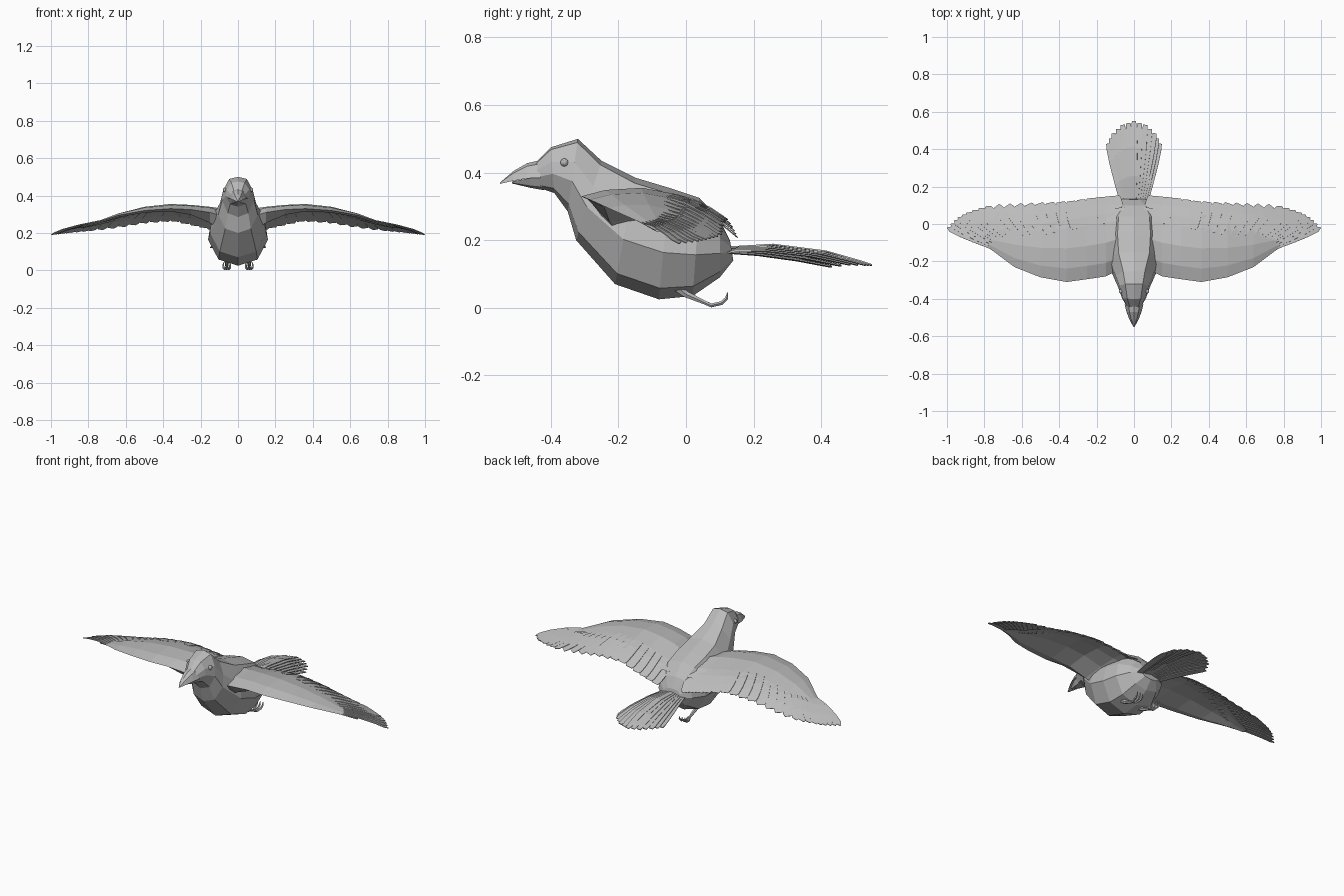
import bpy, bmesh, math
from mathutils import Vector

if "Cube" in bpy.data.objects:
    bpy.data.objects.remove(bpy.data.objects["Cube"])

grey = bpy.data.materials.new("plain grey")
grey.diffuse_color = (0.5, 0.5, 0.5, 1)
grey.use_nodes = True
grey.node_tree.nodes["Principled BSDF"].inputs["Base Color"].default_value = grey.diffuse_color


def finish(name, bm, mirror=False, thick=0):
    if not thick:
        bmesh.ops.recalc_face_normals(bm, faces=bm.faces)
    me = bpy.data.meshes.new(name)
    bm.to_mesh(me)
    bm.free()
    me.materials.append(grey)
    ob = bpy.data.objects.new(name, me)
    bpy.context.collection.objects.link(ob)
    if thick:
        m = ob.modifiers.new("thickness", 'SOLIDIFY')
        m.thickness = thick
        m.offset = 0
    if mirror:
        m = ob.modifiers.new("mirror", 'MIRROR')
        m.use_mirror_merge = False
    return ob


def loft(bm, rings):
    vs = [[bm.verts.new(p) for p in r] for r in rings]
    n = len(vs[0])
    for a, b in zip(vs, vs[1:]):
        for i in range(n):
            j = (i + 1) % n
            bm.faces.new((a[i], a[j], b[j], b[i]))
    bm.faces.new(vs[0])
    bm.faces.new(vs[-1][::-1])


def section(yt, zt, yb, zb, w, prof):
    # closed ring between a top and a bottom point on the centre line
    half = [(w * u, yb + (yt - yb) * v, zb + (zt - zb) * v) for u, v in prof]
    return half + [(-x, y, z) for x, y, z in half[-2:0:-1]]


def tube(bm, pts, radii, n=6):
    rings = []
    for i, p in enumerate(pts):
        d = Vector(pts[min(i + 1, len(pts) - 1)]) - Vector(pts[max(i - 1, 0)])
        a = Vector((1, 0, 0))
        a = (a - a.project(d)).normalized()
        b = d.cross(a).normalized()
        rings.append([Vector(p) + radii[i] * (a * math.cos(t) + b * math.sin(t))
                      for t in [2 * math.pi * k / n for k in range(n)]])
    loft(bm, rings)


def sample(curve, t):
    f = t * (len(curve) - 1)
    i = min(int(f), len(curve) - 2)
    return Vector(curve[i]).lerp(Vector(curve[i + 1]), f - i)


def feather(bm, root, tip, hw, bulge, tilt, end):
    d = tip - root
    side = Vector((d.y, -d.x, 0)).normalized()
    rows = []
    for t, w in ((0, .6), (.35, .9), (.7, 1), (.92, .85), (1, end)):
        c = root.lerp(tip, t) + Vector((0, 0, bulge * math.sin(math.pi * t)))
        off = side * hw * w
        lift = Vector((0, 0, tilt * w))
        rows.append([bm.verts.new(p) for p in (c - off - lift, c + off + lift)])
    for a, b in zip(rows, rows[1:]):
        bm.faces.new((a[0], a[1], b[1], b[0]))


# body and head
prof = [(0, 1), (.55, .95), (.92, .68), (1, .42), (.65, .1), (0, 0)]
spine = [(-.445, .43, -.435, .355, .04), (-.40, .475, -.39, .34, .065),
         (-.32, .50, -.35, .285, .085), (-.25, .435, -.325, .20, .105),
         (-.15, .385, -.21, .07, .15), (-.05, .355, -.08, .025, .16),
         (.04, .325, .02, .035, .15), (.10, .26, .10, .09, .11),
         (.13, .20, .14, .14, .06)]
bm = bmesh.new()
loft(bm, [section(*s, prof) for s in spine])
finish("body", bm)

# beak, upper and lower halves
bp = [(0, 1), (.6, .8), (1, 0), (0, 0)]
bm = bmesh.new()
loft(bm, [section(*s, bp) for s in [(-.43, .437, -.43, .385, .05), (-.47, .428, -.47, .383, .04),
                                    (-.51, .405, -.51, .376, .025), (-.55, .371, -.55, .367, .003)]])
finish("upper_beak", bm)
lp = [(0, 1), (1, 1), (.6, .2), (0, 0)]
bm = bmesh.new()
loft(bm, [section(*s, lp) for s in [(-.42, .39, -.42, .348, .045), (-.46, .384, -.46, .355, .034),
                                    (-.515, .374, -.515, .368, .01)]])
finish("lower_beak", bm)

# eyes
bm = bmesh.new()
bmesh.ops.create_uvsphere(bm, u_segments=10, v_segments=6, radius=.012)
bmesh.ops.translate(bm, verts=bm.verts, vec=(.07, -.36, .43))
finish("eyes", bm, True)

# wing panels: x, leading y z, trailing y z, crest, thickness
stations = [(.05, -.23, .28, .09, .27, .05, .11), (.15, -.28, .31, .08, .27, .05, .07),
            (.25, -.295, .325, .06, .295, .04, .04), (.36, -.31, .33, .05, .31, .035, .025),
            (.50, -.285, .32, .03, .30, .03, .02), (.64, -.23, .295, .01, .27, .022, .016),
            (.76, -.14, .255, -.03, .24, .012, .012), (.84, -.092, .23, -.055, .225, .004, .006)]
bm = bmesh.new()
rings = []
for x, yl, zl, yt, zt, crest, th in stations:
    def pt(f, h):
        return (x, yl + (yt - yl) * f, zl + (zt - zl) * f + h)
    rings.append([pt(0, 0), pt(.2, crest * .65), pt(.5, crest), pt(.8, crest * .6), pt(1, 0),
                  pt(.8, crest * .6 - th * .5), pt(.5, crest - th), pt(.15, crest * .4 - th)])
loft(bm, rings)
finish("wing_panels", bm, True)

# flight feathers fanning from the panel to the trailing edge
roots = [(.08, 0, .30), (.2, 0, .315), (.33, -.03, .335), (.45, -.05, .33), (.55, -.06, .31),
         (.64, -.08, .285), (.70, -.09, .268), (.74, -.10, .258), (.77, -.12, .25)]
tips = [(.10, .15, .21), (.21, .14, .235), (.35, .12, .265), (.5, .11, .255), (.65, .10, .23),
        (.8, .092, .21), (.89, .062, .203), (.95, .03, .196), (.998, -.02, .19)]
bm = bmesh.new()
N = 22
for i in range(N):
    t = i / (N - 1)
    hw = .034 - .016 * max(0, t - .4) / .6
    feather(bm, sample(roots, t), sample(tips, t), hw, .012, .003, .6 if t < .6 else .12)
finish("wing_feathers", bm, True, .003)

# tail fan
tail_tips = [(-.138, .43, .122), (-.11, .485, .128), (-.06, .53, .127), (0, .55, .126),
             (.06, .53, .127), (.11, .485, .128), (.138, .43, .122)]
bm = bmesh.new()
for i in range(13):
    t = i / 12
    c = 1 - abs(2 * t - 1)
    root = Vector((-.06 + .12 * t, .10, .165 + .012 * c))
    feather(bm, root, sample(tail_tips, t), .018, .008 + .022 * c, .002, .6)
finish("tail_feathers", bm, False, .004)

# legs with curled toes, tucked backwards
bm = bmesh.new()
tube(bm, [(.06, -.03, .065), (.06, 0, .04), (.06, .05, .018)], [.016, .011, .007])
for dx in (-.018, 0, .018):
    tube(bm, [(.06, .045, .02), (.06 + dx * .6, .075, .007), (.06 + dx, .105, .014),
              (.06 + dx, .12, .028), (.06 + dx, .123, .045)], [.006, .006, .006, .005, .001], 5)
finish("legs", bm, True)
